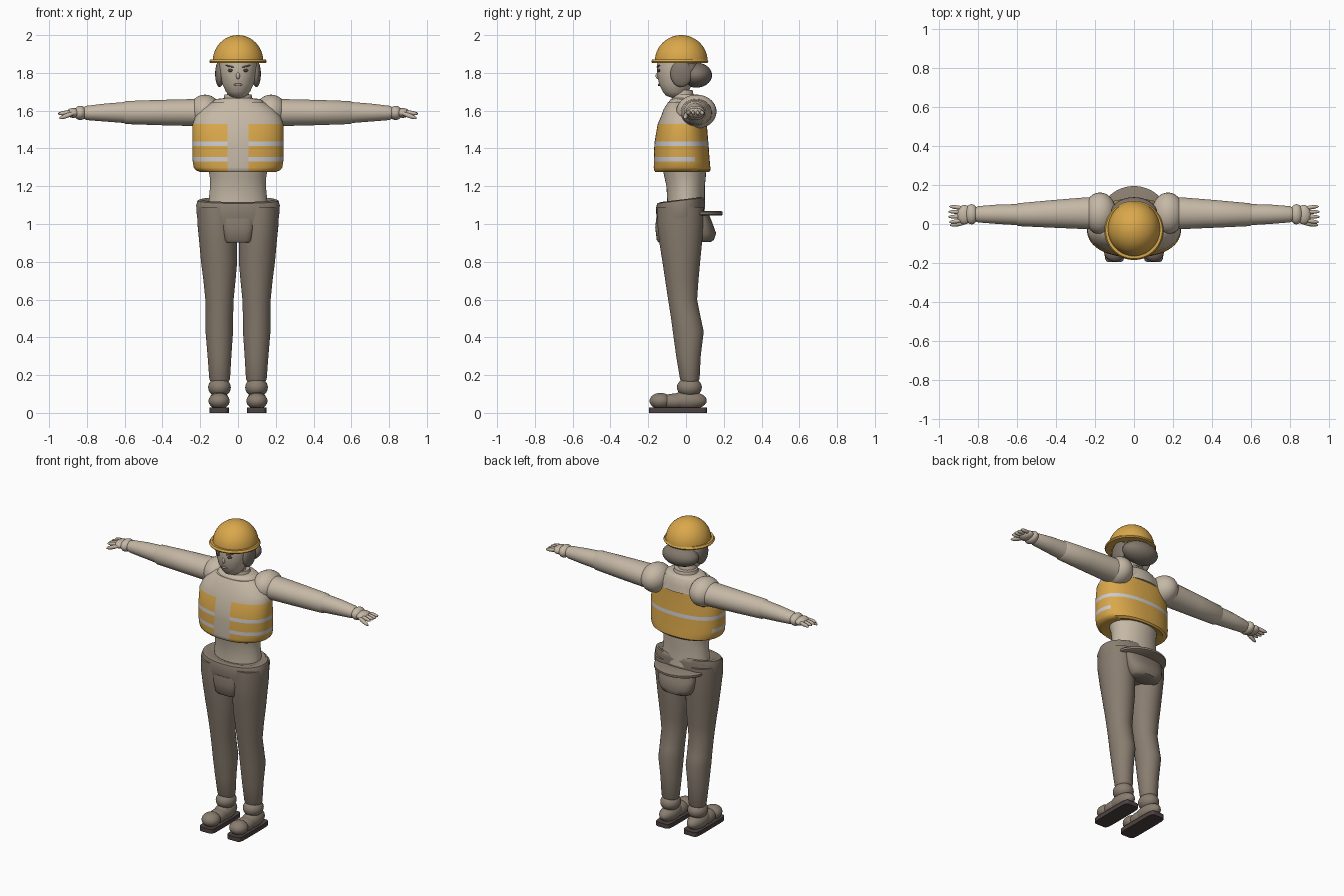
import bpy, bmesh, math


def material(name, rgb):
    m = bpy.data.materials.new(name)
    m.diffuse_color = (*rgb, 1)
    return m


BEIGE = material("beige cloth", (0.56, 0.48, 0.38))
BROWN = material("brown trousers", (0.25, 0.205, 0.16))
HAIR = material("grey brown hair", (0.22, 0.185, 0.15))
ORANGE = material("safety orange", (0.70, 0.39, 0.07))
SILVER = material("reflective silver", (0.60, 0.60, 0.63))
DARK = material("dark sole", (0.075, 0.056, 0.052))
LIP = material("muted lip", (0.36, 0.26, 0.21))


def finish(name, bm, mats):
    bmesh.ops.recalc_face_normals(bm, faces=bm.faces[:])
    me = bpy.data.meshes.new(name)
    bm.to_mesh(me)
    bm.free()
    for m in mats:
        me.materials.append(m)
    ob = bpy.data.objects.new(name, me)
    bpy.context.collection.objects.link(ob)
    bpy.context.view_layer.objects.active = ob
    ob.select_set(True)
    bpy.ops.object.shade_smooth_by_angle(angle=math.radians(40))
    ob.select_set(False)
    return ob


def loft_mesh(rings, axis="z", power=2.0, n=40):
    """Skin ellipses given as (position, centre a, centre b, radius a, radius b)."""
    bm = bmesh.new()
    loops = []
    for t, ca, cb, ra, rb in rings:
        loop = []
        for i in range(n):
            u = 2 * math.pi * (i + 0.5) / n
            c, s = math.cos(u), math.sin(u)
            a = ca + ra * math.copysign(abs(c) ** (2 / power), c)
            b = cb + rb * math.copysign(abs(s) ** (2 / power), s)
            loop.append(bm.verts.new((a, b, t) if axis == "z" else (t, a, b)))
        loops.append(loop)
    for lo, hi in zip(loops, loops[1:]):
        for i in range(n):
            j = (i + 1) % n
            bm.faces.new((lo[i], lo[j], hi[j], hi[i]))
    bm.faces.new(loops[0])
    bm.faces.new(loops[-1])
    return bm


def loft(name, rings, mat, axis="z", power=2.0, n=40):
    return finish(name, loft_mesh(rings, axis, power, n), [mat])


def ball(name, centre, radii, mat, rot=(0, 0, 0), seg=28):
    bm = bmesh.new()
    bmesh.ops.create_uvsphere(bm, u_segments=seg, v_segments=seg // 2, radius=1)
    ob = finish(name, bm, [mat])
    ob.location, ob.scale, ob.rotation_euler = centre, radii, rot
    return ob


# hard hat: dome and brim
dome = [(1.86 + 0.14 * math.sin(a), 0, -0.025, 0.134 * math.cos(a) + 0.0005, 0.14 * math.cos(a) + 0.0005)
        for a in [math.pi / 2 * k / 12 for k in range(13)]]
loft("helmet_dome", dome, ORANGE)
loft("helmet_brim", [(1.853, 0, -0.033, 0.149, 0.148), (1.86, 0, -0.033, 0.153, 0.152),
                     (1.872, 0, -0.033, 0.146, 0.145)], ORANGE)

# head and hair
loft("head", [(1.668, 0, -0.045, 0.025, 0.03), (1.68, 0, -0.052, 0.047, 0.055),
              (1.70, 0, -0.055, 0.064, 0.068), (1.74, 0, -0.055, 0.083, 0.088),
              (1.79, 0, -0.05, 0.095, 0.102), (1.83, 0, -0.045, 0.10, 0.11),
              (1.87, 0, -0.04, 0.10, 0.11)], BEIGE)
ball("hair_bun", (0, 0.055, 1.788), (0.12, 0.083, 0.066), HAIR)
ball("hair_back", (0, -0.005, 1.815), (0.116, 0.085, 0.055), HAIR)
ball("nose", (0, -0.149, 1.785), (0.010, 0.012, 0.018), BEIGE)
ball("mouth", (0, -0.143, 1.737), (0.024, 0.006, 0.007), LIP)
for s, side in ((-1, "right"), (1, "left")):
    ball(side + "_hair_lock", (s * 0.097, -0.025, 1.795), (0.024, 0.058, 0.07), HAIR)
    ball(side + "_eye", (s * 0.042, -0.144, 1.813), (0.014, 0.006, 0.008), DARK, (0, 0, s * 0.35))
    ball(side + "_eyebrow", (s * 0.044, -0.147, 1.835), (0.024, 0.005, 0.004), HAIR, (0, -s * 0.2, s * 0.35))

# neck and collar
loft("neck", [(1.60, 0, -0.005, 0.065, 0.06), (1.71, 0, -0.02, 0.055, 0.055)], BEIGE)
loft("collar", [(1.57, 0, 0.005, 0.17, 0.115), (1.61, 0, 0.005, 0.15, 0.108), (1.65, 0, 0.005, 0.133, 0.095),
                (1.662, 0, 0.005, 0.115, 0.085), (1.666, 0, 0, 0.076, 0.07), (1.685, 0, 0, 0.072, 0.066)], BEIGE)

# waist
loft("waist", [(1.08, 0, 0, 0.158, 0.102), (1.13, 0, 0, 0.155, 0.10), (1.20, 0, -0.002, 0.148, 0.102),
               (1.25, 0, -0.005, 0.15, 0.11), (1.30, 0, -0.01, 0.16, 0.115)], BEIGE)

# vest: one shell, split at the front opening and coloured in bands
vest = loft_mesh([(1.285, 0, -0.015, 0.15, 0.11), (1.275, 0, -0.02, 0.20, 0.142), (1.285, 0, -0.02, 0.225, 0.15),
                  (1.30, 0, -0.021, 0.235, 0.15), (1.332, 0, -0.022, 0.24, 0.148), (1.355, 0, -0.023, 0.241, 0.147),
                  (1.414, 0, -0.024, 0.242, 0.144), (1.437, 0, -0.024, 0.242, 0.142),
                  (1.53, 0, -0.02, 0.24, 0.13), (1.57, 0, -0.012, 0.225, 0.12), (1.61, 0, -0.005, 0.19, 0.112),
                  (1.645, 0, 0, 0.14, 0.095)], power=2.3, n=64)
for x in (-0.055, 0.055):
    bmesh.ops.bisect_plane(vest, geom=vest.verts[:] + vest.edges[:] + vest.faces[:],
                           plane_co=(x, 0, 0), plane_no=(1, 0, 0))
for f in vest.faces:
    c = f.calc_center_median()
    opening = abs(c.x) < 0.055 and c.y < -0.03
    top = 1.57 if c.y > 0.02 else 1.53
    if opening or c.z > top:
        f.material_index = 0
    elif 1.414 < c.z < 1.437 or (1.332 < c.z < 1.355 and c.y < 0.05):
        f.material_index = 2
    else:
        f.material_index = 1
finish("vest", vest, [BEIGE, ORANGE, SILVER])

# hips, front pouch, rear flap and rear pouch
hips = loft("hips", [(0.91, 0, -0.03, 0.15, 0.095), (0.97, 0, -0.03, 0.205, 0.118), (1.04, 0, -0.03, 0.218, 0.127),
                     (1.10, 0, -0.03, 0.222, 0.13), (1.125, 0, -0.028, 0.214, 0.125),
                     (1.13, 0, -0.02, 0.195, 0.112), (1.115, 0, -0.01, 0.15, 0.09)], BROWN, power=2.2)
for v in hips.data.vertices:  # waistline rises toward the back
    if v.co.z > 1.08:
        v.co.z += 0.12 * (v.co.y + 0.02)
loft("front_pouch", [(0.903, 0, -0.10, 0.066, 0.045), (0.915, 0, -0.10, 0.073, 0.055),
                     (0.98, 0, -0.10, 0.085, 0.063), (1.03, 0, -0.10, 0.085, 0.058)], BROWN, power=3.5)
loft("rear_flap", [(1.045, 0, 0.04, 0.165, 0.148), (1.05, 0, 0.04, 0.172, 0.155),
                   (1.063, 0, 0.04, 0.172, 0.155), (1.068, 0, 0.04, 0.165, 0.148)], BROWN)
loft("rear_pouch", [(0.905, 0, 0.09, 0.085, 0.04), (0.915, 0, 0.09, 0.10, 0.058), (0.95, 0, 0.09, 0.12, 0.07),
                    (1.0, 0, 0.085, 0.13, 0.057), (1.05, 0, 0.08, 0.135, 0.042)], BROWN, power=2.4)

for s, side in ((-1, "right"), (1, "left")):
    # leg
    leg = [(0.165, 0.097, 0.02, 0.048, 0.045), (0.18, 0.097, 0.02, 0.055, 0.052), (0.30, 0.098, 0.013, 0.063, 0.065),
           (0.43, 0.099, 0.012, 0.073, 0.082), (0.50, 0.099, 0.0, 0.073, 0.079), (0.60, 0.098, -0.018, 0.075, 0.077),
           (0.70, 0.098, -0.022, 0.085, 0.088), (0.80, 0.10, -0.025, 0.096, 0.10), (0.90, 0.105, -0.028, 0.10, 0.113),
           (1.0, 0.111, -0.03, 0.104, 0.122), (1.09, 0.113, -0.03, 0.105, 0.122)]
    loft(side + "_leg", [(z, s * cx, cy, rx, ry) for z, cx, cy, rx, ry in leg], BROWN)
    # ankle and shoe
    ball(side + "_ankle", (s * 0.098, 0.018, 0.135), (0.06, 0.066, 0.052), BROWN)
    ball(side + "_shoe_body", (s * 0.10, 0.01, 0.065), (0.053, 0.10, 0.05), BROWN)
    ball(side + "_shoe_toe", (s * 0.10, -0.135, 0.063), (0.056, 0.058, 0.043), BROWN)
    ball(side + "_shoe_instep", (s * 0.10, -0.06, 0.06), (0.050, 0.09, 0.042), BROWN)
    loft(side + "_sole", [(0, s * 0.10, -0.043, 0.052, 0.153), (0.028, s * 0.10, -0.043, 0.052, 0.153)],
         DARK, power=7)
    # shoulder and arm
    ball(side + "_shoulder", (s * 0.175, 0.055, 1.595), (0.085, 0.107, 0.09), BEIGE)
    upper = [(0.17, 0.055, 1.59, 0.084, 0.075), (0.26, 0.055, 1.59, 0.081, 0.071), (0.42, 0.052, 1.59, 0.071, 0.067),
             (0.595, 0.048, 1.59, 0.059, 0.061), (0.605, 0.048, 1.59, 0.053, 0.055)]
    fore = [(0.58, 0.048, 1.59, 0.055, 0.057), (0.70, 0.05, 1.59, 0.05, 0.048), (0.80, 0.05, 1.588, 0.042, 0.038),
            (0.815, 0.05, 1.588, 0.036, 0.032)]
    for name, rings in (("_upper_arm", upper), ("_forearm", fore)):
        loft(side + name, [(s * r[0], *r[1:]) for r in rings], BEIGE, axis="x")
    # hand
    ball(side + "_wrist", (s * 0.835, 0.05, 1.588), (0.034, 0.052, 0.038), BEIGE)
    ball(side + "_palm", (s * 0.872, 0.048, 1.588), (0.038, 0.05, 0.026), BEIGE)
    for k in range(4):
        ball(f"{side}_finger_{k + 1}", (s * (0.918 - 0.004 * abs(k - 1.5)), 0.014 + 0.024 * k, 1.588),
             (0.04, 0.0105, 0.012), BEIGE, (0, s * 0.12, s * 0.08 * (k - 1.5)), seg=14)
    ball(side + "_thumb", (s * 0.905, 0.0, 1.574), (0.046, 0.012, 0.012), BEIGE, (0, s * 0.35, -s * 0.15), seg=14)
